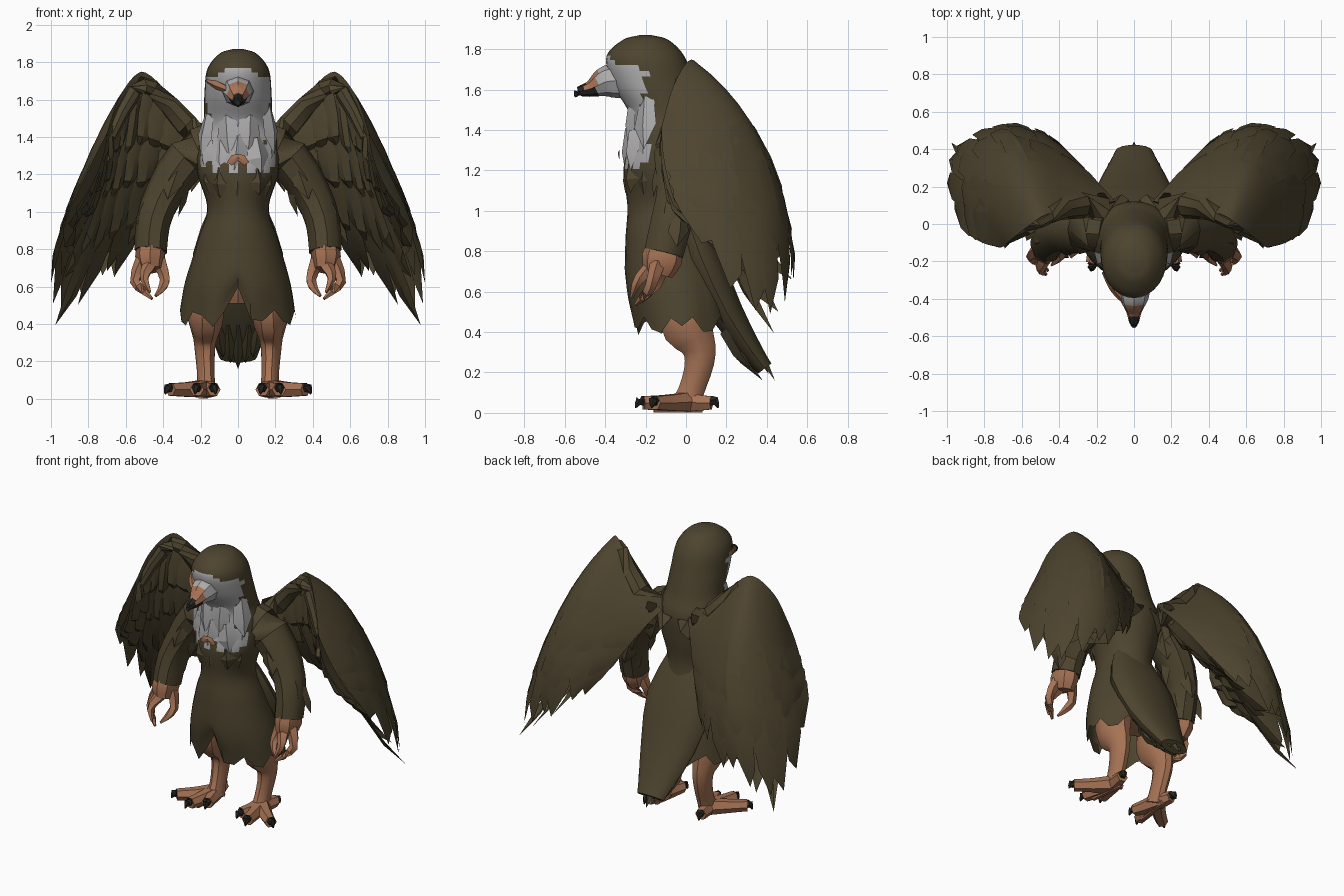
import bpy, bmesh, math, random
from mathutils import Vector

random.seed(4)
old = bpy.data.objects.get("Cube")
if old:
    bpy.data.objects.remove(old, do_unlink=True)


def material(name, rgb):
    m = bpy.data.materials.new(name)
    m.use_nodes = True
    m.diffuse_color = (*rgb, 1)
    m.node_tree.nodes["Principled BSDF"].inputs["Base Color"].default_value = (*rgb, 1)
    return m


BROWN = material("dark_brown_feather", (0.075, 0.058, 0.028))
TAN = material("tan_skin", (0.38, 0.17, 0.09))
GREY = material("pale_grey_face", (0.42, 0.41, 0.41))
BLACK = material("black_claw", (0.02, 0.018, 0.015))


def make(name, verts, faces, mats, rule=None, mirror=False, angle=40):
    """Mesh object; rule maps a face centre to a material index."""
    me = bpy.data.meshes.new(name)
    me.from_pydata([tuple(v) for v in verts], [], faces)
    bm = bmesh.new()
    bm.from_mesh(me)
    bmesh.ops.recalc_face_normals(bm, faces=bm.faces)
    bm.to_mesh(me)
    bm.free()
    for m in mats:
        me.materials.append(m)
    for p in me.polygons:
        p.use_smooth = True
        if rule:
            p.material_index = rule(p.center)
    me.set_sharp_from_angle(angle=math.radians(angle))
    ob = bpy.data.objects.new(name, me)
    bpy.context.collection.objects.link(ob)
    if mirror:
        ob.modifiers.new("Mirror", "MIRROR").use_mirror_merge = False
    return ob


def spline(pts, t):
    """Catmull-Rom through points of any dimension, t in 0..1."""
    n = len(pts) - 1
    i = min(int(max(t, 0) * n), n - 1)
    f = t * n - i
    a, b = Vector(pts[i]), Vector(pts[i + 1])
    p = Vector(pts[i - 1]) if i else a * 2 - b
    q = Vector(pts[i + 2]) if i + 2 <= n else b * 2 - a
    return a + (b - p) * (f / 2) + (p - a * 2.5 + b * 2 - q / 2) * f**2 + ((a - b) * 1.5 + (q - p) / 2) * f**3


def grid_faces(rows, cols, closed):
    return [(r * cols + c, r * cols + (c + 1) % cols, (r + 1) * cols + (c + 1) % cols, (r + 1) * cols + c)
            for r in range(rows - 1) for c in range(cols if closed else cols - 1)]


def tube(name, path, mats, rule=None, mirror=True, sides=8, steps=8, flat=1.0):
    """Tapered limb along (x, y, z, radius) points."""
    verts = []
    for k in range(steps + 1):
        t = k / steps
        p = spline(path, t)
        d = (spline(path, min(t + .02, 1)) - spline(path, max(t - .02, 0))).xyz.normalized()
        a = d.cross(Vector((0, 1, 0) if abs(d.z) > .6 else (0, 0, 1))).normalized()
        b = a.cross(d)
        for s in range(sides):
            w = math.tau * s / sides
            verts.append(p.xyz + (a * math.cos(w) + b * math.sin(w) * flat) * max(p.w, .003))
    faces = grid_faces(steps + 1, sides, True)
    faces += [tuple(range(sides)), tuple(range(steps * sides, (steps + 1) * sides))]
    return make(name, verts, faces, mats, rule, mirror)


# Hooded head, torso and ragged skirt: rings of (z, centre y, half width, half depth)
rings = [(1.87, -.2, .03, .03), (1.845, -.2, .1, .115), (1.76, -.2, .165, .195), (1.62, -.16, .18, .2),
         (1.48, -.1, .185, .18), (1.36, -.08, .22, .2), (1.2, -.1, .215, .21), (1.02, -.1, .165, .19),
         (.85, -.09, .215, .21), (.62, -.05, .28, .25), (.43, -.02, .31, .24)]
SEG, ROWS = 28, 52
body = []
for k in range(ROWS + 1):
    z, cy, rx, ry = spline([Vector(r) for r in rings], k / ROWS)
    for s in range(SEG):
        w = math.tau * s / SEG
        x, y = rx * math.cos(w), cy + ry * math.sin(w)
        hang = min(max((.72 - z) / .26, 0), 1)
        lift = .13 * max(0, 1 - abs(x) / .09) * (y < cy) + .045 * math.sin(s * 1.9)
        body.append((x, y, z + hang * lift))


def face_patch(c):
    low = 1.24 + .02 * math.sin(c.x * 70)
    edge = -.2 if c.z > 1.6 else -.2 + .02 * math.sin(c.z * 40)
    return 1 if low < c.z < 1.76 - .5 * max(0, abs(c.x) - .06) and c.y < edge else 0


make("head_and_body", body, grid_faces(ROWS + 1, SEG, True) + [tuple(range(SEG))], [BROWN, GREY], face_patch)

# Beak: grey base, tan patch on top, dark hooked tip
tube("beak", [(0, -.3, 1.645, .085), (0, -.39, 1.64, .08), (0, -.47, 1.605, .042), (0, -.53, 1.59, .024), (0, -.55, 1.565, .006)],
     [GREY, TAN, BLACK], lambda c: 0 if c.y > -.44 else 1 if c.y > -.5 and c.z > 1.595 else 2, mirror=False, steps=16)
tube("brow", [(-.16, -.255, 1.7, .014), (-.105, -.345, 1.675, .024), (-.035, -.43, 1.645, .014)], [TAN], mirror=False, sides=5)


def shard(verts, faces, base, tip, side, out):
    """One pointed, ridged feather between two points."""
    i = len(verts)
    base, tip, side, out = map(Vector, (base, tip, side, out))
    for f, w in ((0, .6), (.55, 1)):
        p = base.lerp(tip, f)
        verts += [p - side * w, p + out, p + side * w]
    verts.append(tip)
    faces += [(i, i + 1, i + 4, i + 3), (i + 1, i + 2, i + 5, i + 4), (i + 3, i + 4, i + 6), (i + 4, i + 5, i + 6)]


# Ruff and chest feathers hanging around the throat
for name, mat, z, count, length in (("throat_ruff", GREY, 1.54, 4, .25), ("lower_ruff", GREY, 1.41, 5, .2),
                                    ("chest_feathers", BROWN, 1.25, 5, .17)):
    v, f = [], []
    for k in range(count):
        w = math.radians(-147 + 114 * k / (count - 1))
        d = Vector((math.cos(w), math.sin(w), 0))
        base = Vector((d.x * .18, -.1 + d.y * .17, z + random.uniform(-.03, .03)))
        tip = base + d * .03 + Vector((random.uniform(-.03, .03), 0, -length * random.uniform(.8, 1.1)))
        shard(v, f, base, tip, Vector((-d.y, d.x, random.uniform(-.3, .3))) * .065, d * random.uniform(.02, .04))
    make(name, v, f, [mat], angle=25)
v, f = [], []
for side in (-1, 1):
    shard(v, f, (0, -.328, 1.29), (side * .06, -.328, 1.265), (0, 0, .028), (0, -.008, 0))
make("throat_skin", v, f, [TAN])

# Tail: broad cone flowing out of the back, with ragged blades at its end
tube("tail", [(0, -.02, 1.05, .14), (0, .07, .78, .24), (0, .2, .5, .2), (0, .33, .3, .13), (0, .39, .22, .1)],
     [BROWN], mirror=False, sides=14, flat=.42)
v, f = [], []
for k in range(-2, 3):
    e = abs(k)
    for y, lift in ((.25, .03), (.2, -.03)):
        shard(v, f, (k * .055, y, .42), (k * .04, .41 - e * .03 + lift, .16 + e * .03), (.045, 0, 0), (0, lift, lift))
make("tail_feathers", v, f, [BROWN], angle=30)

# Wings: outer shell and inner lining share top edge and hem
top = [(.1, .12, 1.38), (.3, .1, 1.55), (.47, .05, 1.73), (.55, 0, 1.73), (.64, -.07, 1.6), (.70, -.12, 1.42)]
back = [(.22, .25, 1.2), (.41, .36, 1.22), (.61, .42, 1.25), (.75, .33, 1.25), (.83, .14, 1.22), (.81, -.1, 1.2)]
lining = [(.25, .15, 1.2), (.42, .15, 1.2), (.56, .12, 1.17), (.67, .08, 1.15), (.74, .02, 1.15), (.77, -.11, 1.17)]
hem = [(.4, .42, .88), (.57, .53, .72), (.76, .51, .58), (.95, .43, .42), (.99, .24, .67), (.93, -.02, .95)]


def wing_point(mid, u, v):
    u = min(max(u, 0), 1)
    a, b, c = spline(top, u), spline(mid, u), spline(hem, u)
    p = a * (2 * (v - .5) * (v - 1)) + b * (4 * v * (1 - v)) + c * (2 * v * (v - .5))
    return Vector((min(p.x, 1), min(p.y, .55), p.z))


def wing_normal(mid, u, v):
    u = min(max(u, .03), .97)
    du = wing_point(mid, u + .02, v) - wing_point(mid, u - .02, v)
    dv = wing_point(mid, u, v + .02) - wing_point(mid, u, v - .02)
    return du.cross(dv).normalized()


def wing_layer(name, mid, sign, rows):
    cols, steps = 18, 10
    verts = [wing_point(mid, c / cols, r / steps * .82) for r in range(steps + 1) for c in range(cols + 1)]
    make(name + "_shell", verts, grid_faces(steps + 1, cols + 1, False), [BROWN], mirror=True)
    verts, faces = [], []
    for start, end, count, puff in rows:
        for k in range(count):
            u = (k + .5) / count + random.uniform(-.02, .02)
            stop = end + random.uniform(-.09, .03)
            half = .66 / count
            i = len(verts)
            for s, w in ((0, .6), (.4, 1), (.75, .8)):
                q = start + (stop - start) * s
                n = wing_normal(mid, u, q) * sign * puff
                lift = n * (.2 + s)
                verts += [wing_point(mid, u - half * w, q) + lift * .4, wing_point(mid, u, q) + lift,
                          wing_point(mid, u + half * w, q) + lift * .8]
            verts.append(wing_point(mid, u, stop))
            for r in (i, i + 3):
                faces += [(r, r + 1, r + 4, r + 3), (r + 1, r + 2, r + 5, r + 4)]
            faces += [(i + 6, i + 7, i + 9), (i + 7, i + 8, i + 9)]
    for p in verts:
        p.x, p.y = min(p.x, 1), min(p.y, .55)
    make(name + "_feathers", verts, faces, [BROWN], mirror=True, angle=30)


wing_layer("wing_back", back, 1, [(.35, .7, 6, .012), (.5, .88, 8, .02), (.6, 1.04, 9, .02)])
wing_layer("wing_front", lining, -1, [(.08, .4, 8, .05), (.25, .6, 8, .055), (.42, .8, 8, .05), (.6, 1.0, 9, .03)])
tube("wing_arm", [(.08, .06, 1.3, .1), (.28, .1, 1.46, .07), (.46, .05, 1.66, .05), (.56, -.01, 1.64, .045), (.68, -.08, 1.4, .03)],
     [BROWN])

# Feathered arms with ragged elbow feathers
arm = [(.13, -.04, 1.36, .11), (.27, -.03, 1.28, .12), (.39, -.03, 1.1, .105), (.45, -.07, .95, .095), (.465, -.11, .79, .09)]
tube("arm", arm, [BROWN], sides=9, flat=1.1)
v, f = [], []
for k in range(10):
    p = spline(arm, .2 + .06 * k)
    w = k * 2.4
    d = Vector((math.cos(w), math.sin(w), 0))
    base = p.xyz + d * p.w * .8
    shard(v, f, base, base + d * .02 + Vector((.06, -.02, -.17)), Vector((-d.y, d.x, 0)) * .055, d * .025)
make("arm_feathers", v, f, [BROWN], mirror=True, angle=25)

# Bare hands with curled fingers
tube("hand", [(.465, -.1, .84, .07), (.47, -.12, .76, .08), (.465, -.14, .69, .06)], [TAN], steps=4, flat=1.25)
fingers = {"outer_finger": [(.51, -.14, .74, .04), (.55, -.17, .64, .03), (.52, -.2, .59, .025), (.46, -.25, .535, .008)],
           "middle_finger": [(.47, -.17, .72, .04), (.5, -.24, .65, .026), (.47, -.27, .57, .008)],
           "thumb": [(.42, -.12, .74, .04), (.39, -.14, .65, .03), (.4, -.18, .6, .025), (.44, -.22, .55, .008)]}
for name, path in fingers.items():
    tube(name, path, [TAN], sides=5, steps=5)

# Bare legs, hips and clawed toes
tube("hips", [(0, .02, .75, .1), (0, .03, .62, .14), (0, .04, .52, .11)], [TAN], mirror=False)
tube("leg", [(.15, -.02, .62, .08), (.17, 0, .45, .1), (.175, .06, .33, .066), (.175, .065, .24, .054),
             (.17, .03, .12, .048), (.17, 0, .04, .055)], [TAN], sides=9, steps=12, flat=1.35)
toes = {"outer": (.36, -.155, .39, -.17), "middle": (.22, -.21, .23, -.25), "inner": (.13, -.15, .12, -.19), "rear": (.2, .125, .21, .16)}
for name, (x, y, cx, cy) in toes.items():
    tube(name + "_toe", [(.175, .01, .055, .055), ((x + .175) / 2, y / 2, .05, .045), (x, y, .05, .038)], [TAN], sides=6, steps=4)
    tube(name + "_claw", [(x, y, .06, .027), ((x + cx) / 2, (y + cy) / 2, .06, .024), (cx, cy, .025, .004)], [BLACK], sides=6, steps=4)
# Soles meet the ground
tube("sole", [(.17, .08, .02, .02), (.18, 0, .02, .02), (.2, -.16, .02, .02)], [TAN], sides=6, steps=4)
